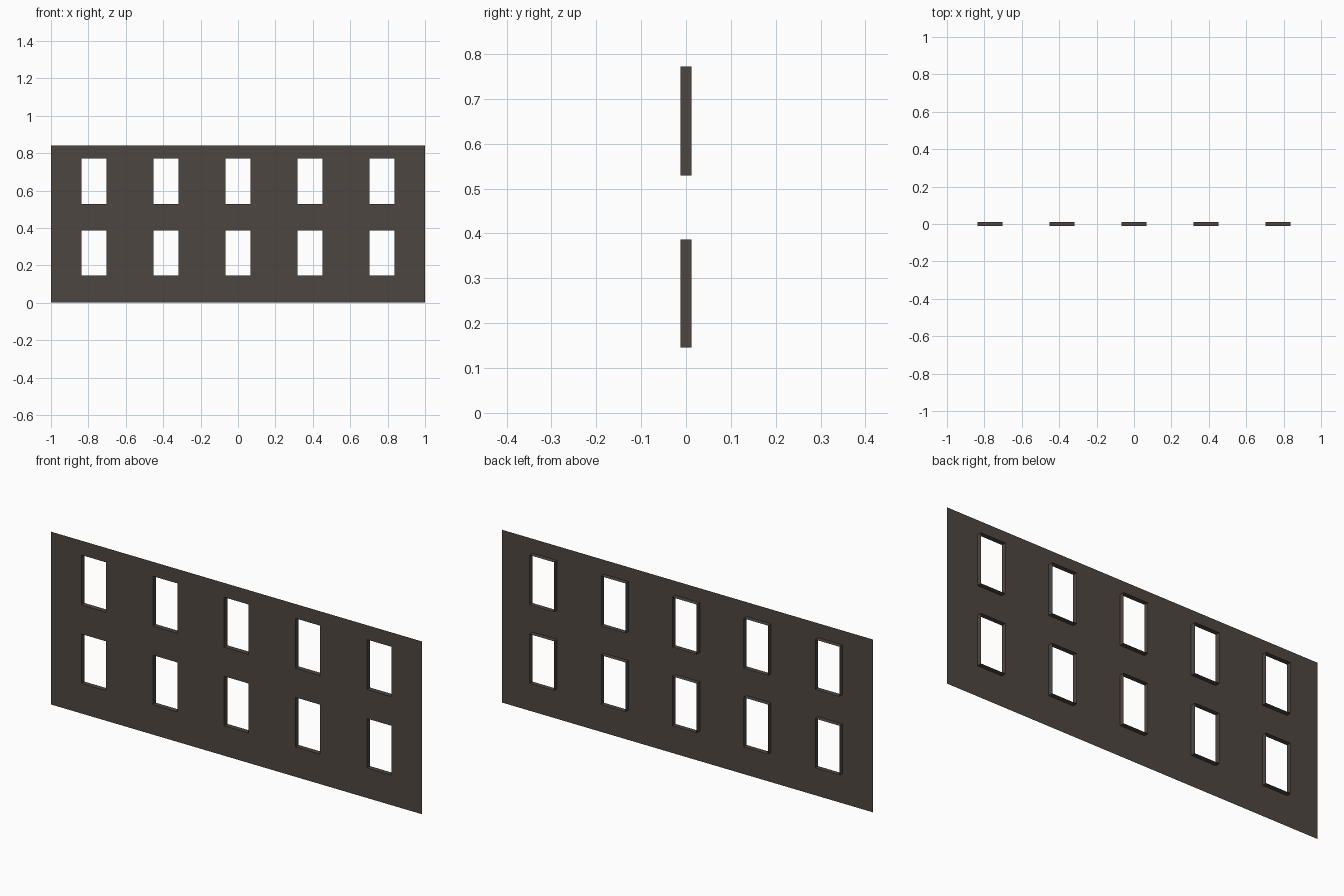
import bpy, bmesh

cube = bpy.data.objects.get("Cube")
if cube:
    bpy.data.objects.remove(cube, do_unlink=True)

HEIGHT = 0.842
FRONT, BACK = -0.012, 0.012
PITCH, HALF_W = 0.385, 0.066
ROWS = [(0.146, 0.387), (0.529, 0.772)]
COLUMNS = [(i * PITCH - HALF_W, i * PITCH + HALF_W) for i in range(-2, 3)]

brown = bpy.data.materials.new("dark_brown")
brown.use_nodes = True
color = (0.076, 0.061, 0.053, 1)
brown.diffuse_color = color
bsdf = next(n for n in brown.node_tree.nodes if n.type == 'BSDF_PRINCIPLED')
bsdf.inputs["Base Color"].default_value = color


def add_object(name, bm):
    mesh = bpy.data.meshes.new(name)
    bm.to_mesh(mesh)
    bm.free()
    mesh.materials.append(brown)
    obj = bpy.data.objects.new(name, mesh)
    bpy.context.collection.objects.link(obj)
    return obj


# Thin wall sheet: a grid cut along the window edges, openings left out
xs = [-1] + [x for span in COLUMNS for x in span] + [1]
zs = [0] + [z for span in ROWS for z in span] + [HEIGHT]
bm = bmesh.new()
grid = [[bm.verts.new((x, FRONT, z)) for x in xs] for z in zs]
for r in range(len(zs) - 1):
    for c in range(len(xs) - 1):
        if r % 2 and c % 2:
            continue
        bm.faces.new((grid[r][c], grid[r][c + 1], grid[r + 1][c + 1], grid[r + 1][c]))
add_object("wall", bm)

# Open window reveals that stand out behind the wall sheet
for row_name, (z0, z1) in zip(("lower", "upper"), ROWS):
    for i, (x0, x1) in enumerate(COLUMNS):
        bm = bmesh.new()
        corners = [(x0, z0), (x1, z0), (x1, z1), (x0, z1)]
        front = [bm.verts.new((x, FRONT, z)) for x, z in corners]
        back = [bm.verts.new((x, BACK, z)) for x, z in corners]
        for k in range(4):
            n = (k + 1) % 4
            bm.faces.new((front[k], front[n], back[n], back[k]))
        add_object(f"{row_name}_window_reveal_{i + 1}", bm)
